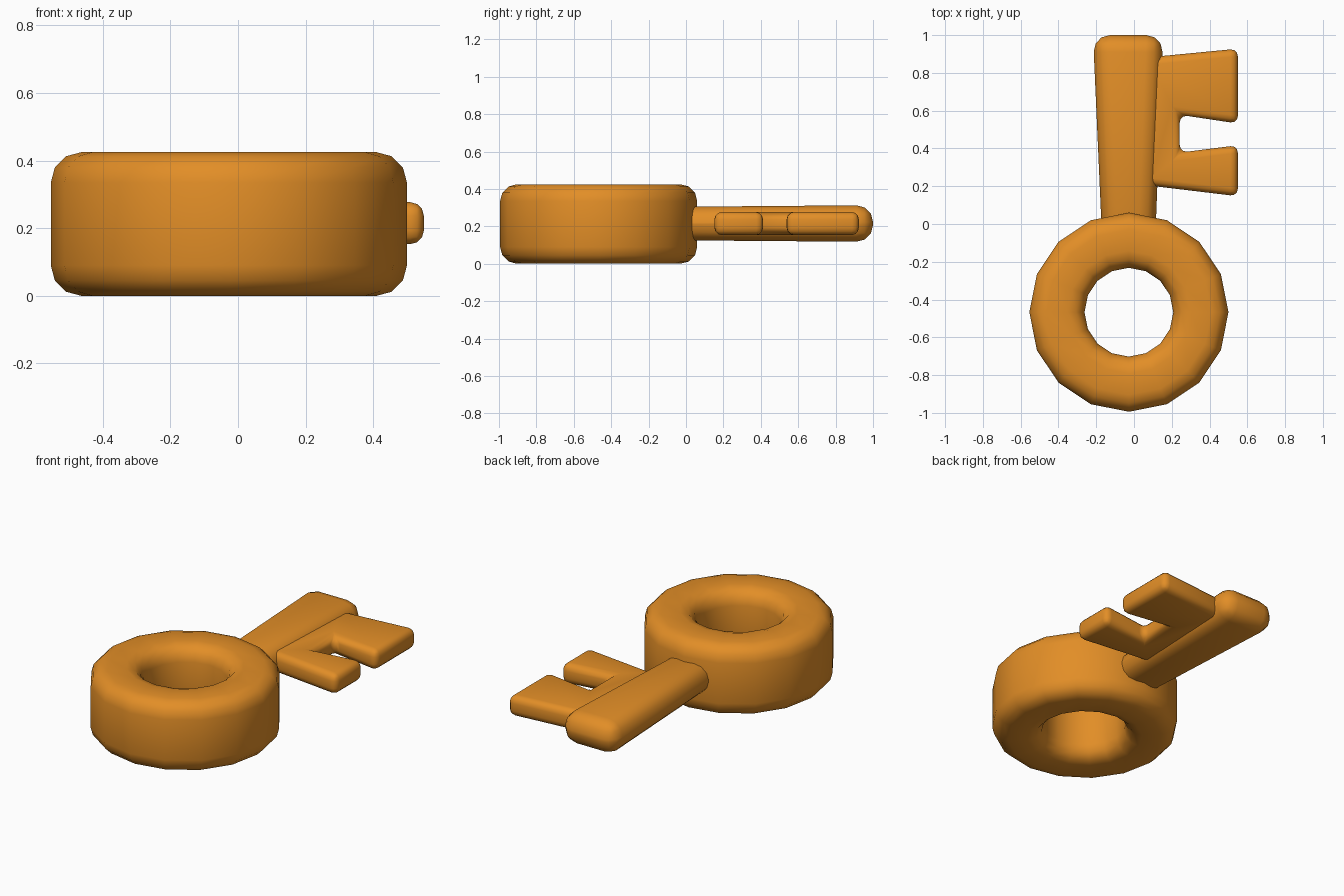
import bpy, bmesh, math

if "Cube" in bpy.data.objects:
    bpy.data.objects.remove(bpy.data.objects["Cube"])

orange = bpy.data.materials.new("warm_orange")
orange.diffuse_color = (0.76, 0.27, 0.02, 1)
orange.use_nodes = True
orange.node_tree.nodes["Principled BSDF"].inputs["Base Color"].default_value = orange.diffuse_color


def finish(bm, name, bevel=0):
    bmesh.ops.recalc_face_normals(bm, faces=bm.faces)
    mesh = bpy.data.meshes.new(name)
    bm.to_mesh(mesh)
    bm.free()
    ob = bpy.data.objects.new(name, mesh)
    bpy.context.collection.objects.link(ob)
    mesh.materials.append(orange)
    if bevel:
        mod = ob.modifiers.new("rounded_edges", 'BEVEL')
        mod.width = bevel
        mod.segments = 3
        mod.limit_method = 'ANGLE'
        mod.angle_limit = math.radians(30)
    mesh.shade_smooth()
    return ob


def plate(name, outline, z_range, bevel):
    """Closed outline extruded in z; z_range(y) gives bottom and top height."""
    bm = bmesh.new()
    low = [bm.verts.new((x, y, z_range(y)[0])) for x, y in outline]
    top = [bm.verts.new((x, y, z_range(y)[1])) for x, y in outline]
    bm.faces.new(low[::-1])
    bm.faces.new(top)
    n = len(outline)
    for i in range(n):
        j = (i + 1) % n
        bm.faces.new((low[i], low[j], top[j], top[i]))
    return finish(bm, name, bevel)


# Ring handle: rounded rectangular section turned through 16 sides
R_IN, R_OUT, H, F, SIDES = 0.235, 0.527, 0.425, 0.09, 16
section = []
for r, z, start in ((R_OUT - F, H - F, 0), (R_IN + F, H - F, 90),
                    (R_IN + F, F, 180), (R_OUT - F, F, 270)):
    for k in range(4):
        a = math.radians(start + 30 * k)
        section.append((r + F * math.cos(a), z + F * math.sin(a)))
bm = bmesh.new()
rings = []
for s in range(SIDES):
    a = 2 * math.pi * s / SIDES
    rings.append([bm.verts.new((-0.027 + r * math.cos(a), -0.467 + r * math.sin(a), z))
                  for r, z in section])
m = len(section)
for s in range(SIDES):
    p, q = rings[s], rings[(s + 1) % SIDES]
    for i in range(m):
        j = (i + 1) % m
        bm.faces.new((p[i], q[i], q[j], p[j]))
finish(bm, "ring_handle")

# Shaft: flaring slightly towards its rounded tip
plate("shaft", [(-0.168, -0.1), (0.112, -0.1), (0.154, 1.0), (-0.217, 1.0)],
      lambda y: (0.125 - 0.008 * y, 0.305 + 0.008 * y), 0.09)

# Key bit: notched plate with two flaring teeth
plate("key_bit", [(0.05, 0.207), (0.55, 0.147), (0.55, 0.417), (0.242, 0.378),
                  (0.242, 0.578), (0.55, 0.532), (0.55, 0.928), (0.05, 0.88)],
      lambda y: (0.153, 0.277), 0.04)
